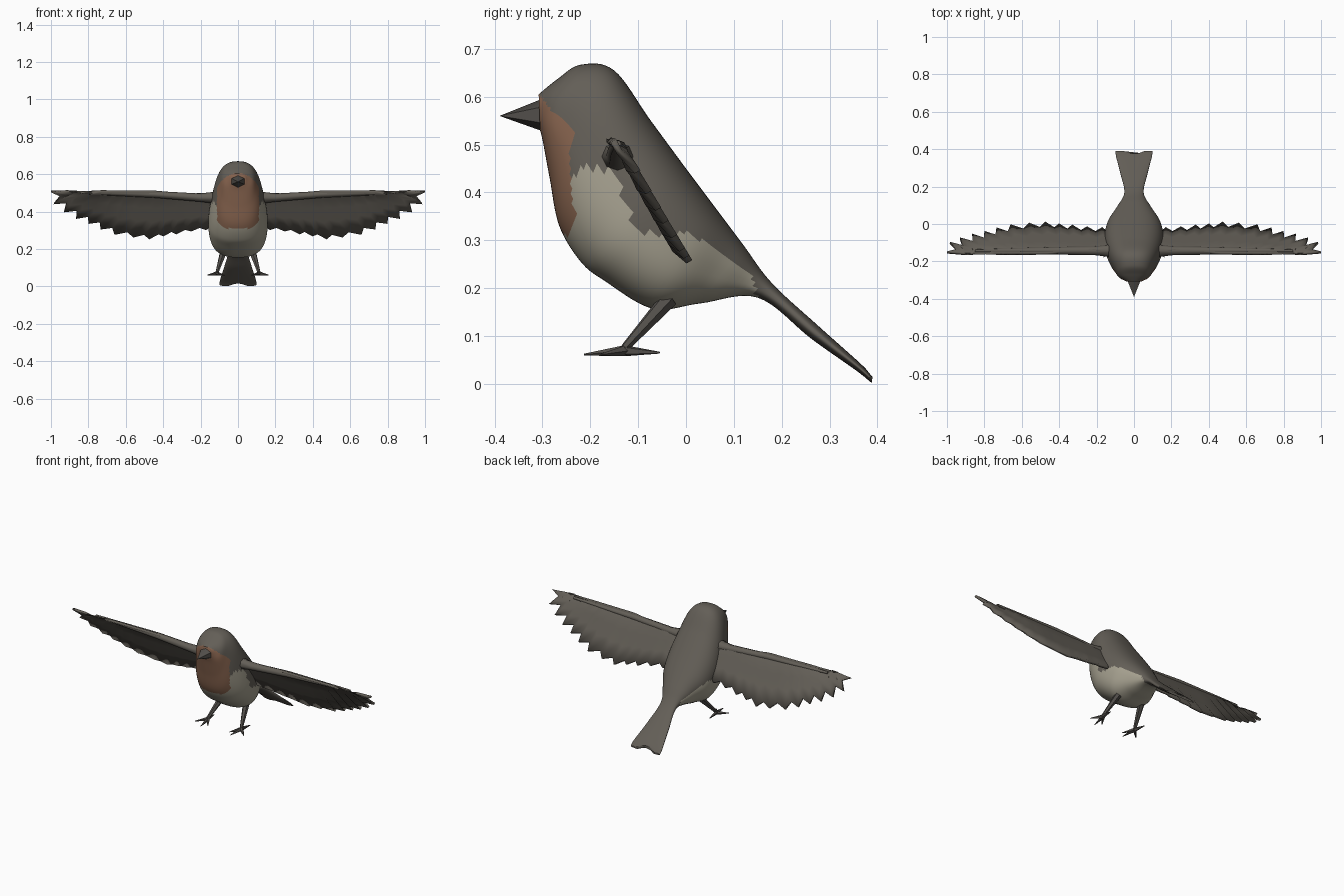
import bpy, bmesh, math
from mathutils import Vector

if "Cube" in bpy.data.objects:
    bpy.data.objects.remove(bpy.data.objects["Cube"])


def material(name, rgb):
    m = bpy.data.materials.new(name)
    m.diffuse_color = (*rgb, 1)
    m.use_nodes = True
    m.node_tree.nodes["Principled BSDF"].inputs["Base Color"].default_value = m.diffuse_color
    return m


BROWN = material("grey brown plumage", (0.125, 0.113, 0.095))
ORANGE = material("orange breast", (0.24, 0.125, 0.076))
CREAM = material("cream belly", (0.37, 0.345, 0.27))
HORN = material("dark horn", (0.085, 0.078, 0.07))


def finish(name, bm, mats, mirror=False, thickness=0, angle=50):
    bmesh.ops.recalc_face_normals(bm, faces=bm.faces)
    me = bpy.data.meshes.new(name)
    bm.to_mesh(me)
    bm.free()
    ob = bpy.data.objects.new(name, me)
    bpy.context.collection.objects.link(ob)
    for m in mats:
        me.materials.append(m)
    bpy.ops.object.select_all(action='DESELECT')
    bpy.context.view_layer.objects.active = ob
    ob.select_set(True)
    bpy.ops.object.shade_smooth_by_angle(angle=math.radians(angle))
    if thickness:
        s = ob.modifiers.new("thickness", 'SOLIDIFY')
        s.thickness, s.offset = thickness, 0
    if mirror:
        ob.modifiers.new("mirror", 'MIRROR').use_mirror_merge = False
    return ob


def interp(pts, v):
    """Piecewise linear lookup, pts sorted by first value."""
    if v <= pts[0][0]:
        return pts[0][1]
    for (a, p), (b, q) in zip(pts, pts[1:]):
        if v <= b:
            return p + (q - p) * (v - a) / (b - a)
    return pts[-1][1]


# Body and tail: slanted sections (back y, back z, belly y, belly z, half width)
SECTIONS = [
    (-0.308, 0.605, -0.305, 0.530, 0.042),
    (-0.270, 0.636, -0.299, 0.505, 0.078),
    (-0.220, 0.667, -0.285, 0.430, 0.100),
    (-0.150, 0.655, -0.265, 0.330, 0.126),
    (-0.075, 0.552, -0.220, 0.255, 0.150),
    (0.000, 0.450, -0.170, 0.215, 0.159),
    (0.060, 0.370, -0.070, 0.157, 0.143),
    (0.120, 0.290, 0.030, 0.168, 0.095),
    (0.180, 0.210, 0.150, 0.180, 0.052),
    (0.280, 0.118, 0.262, 0.094, 0.073),
    (0.365, 0.042, 0.358, 0.026, 0.096),
    (0.390, 0.015, 0.388, 0.001, 0.098)]
STEPS, AROUND = 8, 80


def catmull(p0, p1, p2, p3, t):
    return [0.5 * (2*b + (c-a)*t + (2*a-5*b+4*c-d)*t*t + (3*b-a-3*c+d)*t**3)
            for a, b, c, d in zip(p0, p1, p2, p3)]


def power(v, e=0.82):
    return math.copysign(abs(v) ** e, v)


# Plumage boundaries: side edge of the breast by height, upper edge of the belly by depth
BREAST = [(0.31, -0.25), (0.35, -0.228), (0.40, -0.225), (0.44, -0.238), (0.46, -0.225),
          (0.53, -0.228), (0.55, -0.25), (0.57, -0.28), (0.61, -0.31)]
BELLY = [(-0.24, 0.43), (-0.21, 0.455), (-0.15, 0.445), (-0.125, 0.38), (-0.10, 0.315),
         (0.0, 0.315), (0.05, 0.29), (0.14, 0.225), (0.152, 0.15)]


def plumage(c):
    low = 0.31 + 2.5 * max(0, abs(c.x) - 0.07) ** 1.5
    if low < c.z < 0.612 and c.y < interp(BREAST, c.z) and abs(c.x) < 0.112:
        return 1
    if c.y < 0.152 and c.z < interp(BELLY, c.y):
        return 2
    return 0


bm = bmesh.new()
rows = []
n = len(SECTIONS)
for i in range(n - 1):
    ctrl = [SECTIONS[min(max(i + k, 0), n - 1)] for k in (-1, 0, 1, 2)]
    rows += [catmull(*ctrl, s / STEPS) for s in range(STEPS)]
rows.append(SECTIONS[-1])
rings = []
for r, (ty, tz, by, bz, w) in enumerate(rows):
    ring = []
    notch = max(0, 1 - (len(rows) - 1 - r) / 6)
    for k in range(AROUND):
        a = 2 * math.pi * k / AROUND
        x, s = w * power(math.cos(a)), power(math.sin(a))
        pull = notch * 0.022 * (1 - min(1, abs(x) / 0.055)) if abs(x) < 0.055 else 0
        ring.append(bm.verts.new((x, (ty+by)/2 + (ty-by)/2*s - pull,
                                  (tz+bz)/2 + (tz-bz)/2*s + pull*0.9)))
    rings.append(ring)
for p, q in zip(rings, rings[1:]):
    for k in range(AROUND):
        j = (k + 1) % AROUND
        bm.faces.new((p[k], p[j], q[j], q[k]))
for ring in (rings[0], rings[-1]):
    bm.faces.new(ring)
for f in bm.faces:
    f.material_index = plumage(f.calc_center_median())
finish("body_and_tail", bm, [BROWN, ORANGE, CREAM])

# Beak: six sided tapering cone
bm = bmesh.new()
tip = bm.verts.new((0, -0.39, 0.56))
base = [bm.verts.new((0.042 * math.cos(a), -0.30, 0.562 + 0.034 * math.sin(a)))
        for a in [math.pi / 6 + k * math.pi / 3 for k in range(6)]]
for k in range(6):
    bm.faces.new((base[k], base[(k + 1) % 6], tip))
bm.faces.new(base)
finish("beak", bm, [HORN])

# Wings: fan of feathers, alternating tips and notches along the trailing edge
TIPS = [(0.10, 0.33), (0.17, 0.305), (0.25, 0.298), (0.33, 0.282), (0.40, 0.272),
        (0.475, 0.255), (0.56, 0.265), (0.66, 0.28), (0.735, 0.308), (0.80, 0.338),
        (0.865, 0.365), (0.93, 0.40), (0.985, 0.443), (1.0, 0.508)]
LEAD = [(0.1, 0.50), (0.27, 0.492), (0.45, 0.508), (1.0, 0.51)]
DEPTH = [(0.255, 0.0), (0.33, -0.045), (0.40, -0.085), (0.46, -0.118), (0.49, -0.135), (0.51, -0.162)]
columns = []
for i, (x, z) in enumerate(TIPS):
    columns.append((x, z, 0.006))
    if i < len(TIPS) - 1:
        x2, z2 = TIPS[i + 1]
        cut = 0.012 + 0.016 * x
        columns.append(((x + x2) / 2 - cut * 1.6 * x, (z + z2) / 2 + cut * (1 if i < 12 else 0.3), -0.006))
bm = bmesh.new()
grid = []
for x, z, wave in columns:
    root_x = 0.10 + (x - 0.10) * 0.90
    top = interp(LEAD, root_x)
    col = []
    for t in (0, 0.12, 0.35, 0.65, 1):
        zz = top + (z - top) * t
        y = interp(DEPTH, zz) + wave * t * 1.2
        col.append(bm.verts.new((root_x + (x - root_x) * t ** 1.2, y, zz)))
    grid.append(col)
for p, q in zip(grid, grid[1:]):
    for k in range(4):
        bm.faces.new((p[k], p[k + 1], q[k + 1], q[k]))
finish("wings", bm, [BROWN], mirror=True, thickness=0.014)

# Padded forearm along each leading edge
bm = bmesh.new()
arm = []
for x, z, r in ((0.09, 0.475, 0.036), (0.2, 0.475, 0.022), (0.44, 0.492, 0.018), (0.85, 0.502, 0.007)):
    arm.append([bm.verts.new((x, -0.143 + 1.1 * r * math.cos(a), z + r * math.sin(a)))
                for a in [k * math.pi / 4 for k in range(8)]])
for p, q in zip(arm, arm[1:]):
    for k in range(8):
        bm.faces.new((p[k], p[(k + 1) % 8], q[(k + 1) % 8], q[k]))
for ring in (arm[0], arm[-1]):
    bm.faces.new(ring)
finish("wing_arms", bm, [BROWN], mirror=True)


def limb(bm, a, b, ra, rb, sides=6):
    """Tapered rod from a to b."""
    a, b = Vector(a), Vector(b)
    turn = (b - a).to_track_quat('Z', 'Y')
    ends = [[bm.verts.new(p + turn @ Vector((r * math.cos(t), r * math.sin(t), 0)))
             for t in [k * 2 * math.pi / sides for k in range(sides)]]
            for p, r in ((a, ra), (b, rb))]
    for k in range(sides):
        j = (k + 1) % sides
        bm.faces.new((ends[0][k], ends[0][j], ends[1][j], ends[1][k]))
    for e in ends:
        bm.faces.new(e)


# Legs and splayed toes
bm = bmesh.new()
ANKLE = (0.112, -0.128, 0.075)
limb(bm, (0.08, -0.035, 0.178), ANKLE, 0.019, 0.009)
for toe in ((0.10, -0.213, 0.061), (0.163, -0.178, 0.061),
            (0.072, -0.185, 0.061), (0.12, -0.055, 0.065)):
    limb(bm, (ANKLE[0], ANKLE[1], 0.069), toe, 0.012, 0.002, 5)
finish("legs_and_feet", bm, [HORN], mirror=True)
